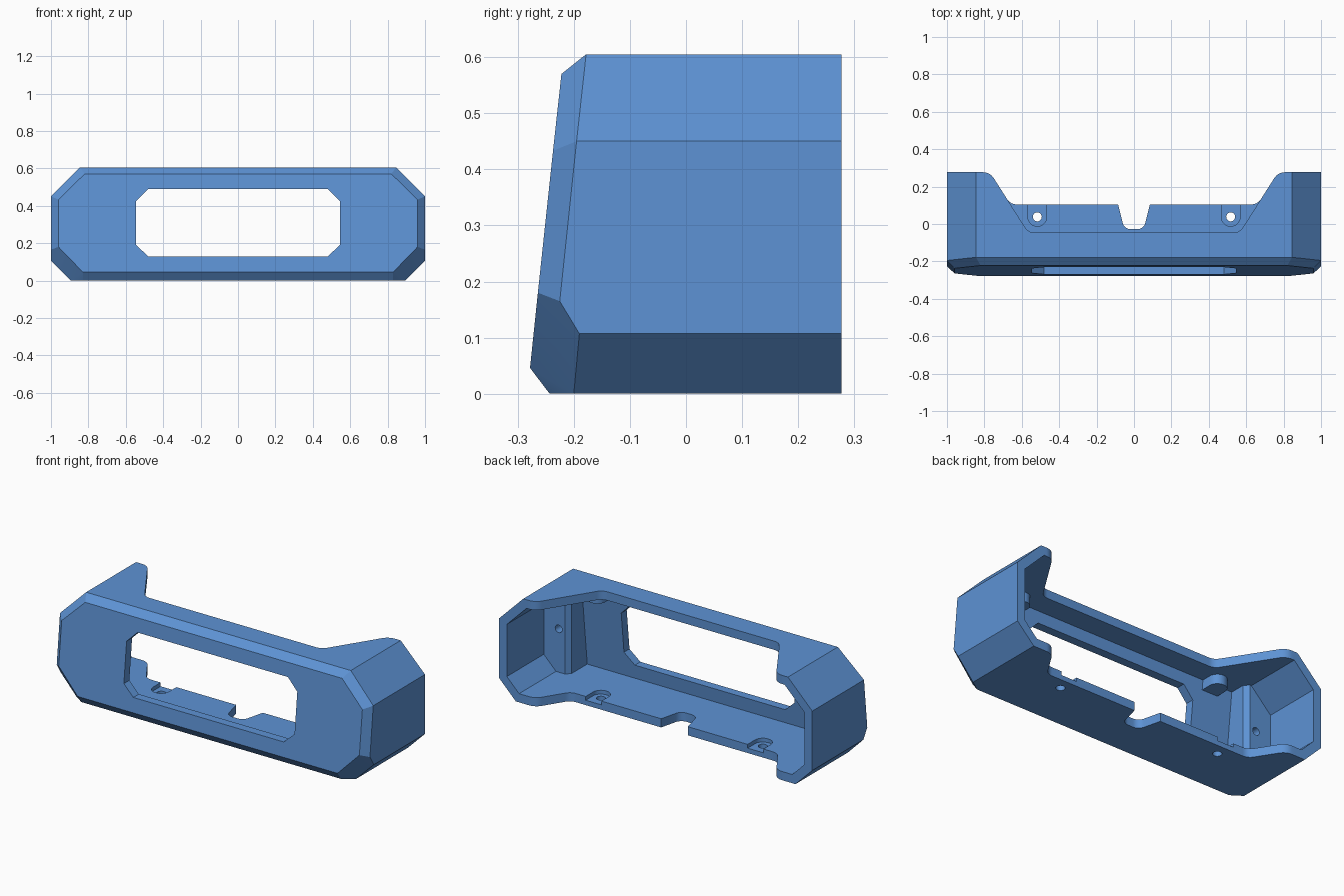
import bpy, bmesh, math
from mathutils import Vector

if "Cube" in bpy.data.objects:
    bpy.data.objects.remove(bpy.data.objects["Cube"])

blue = bpy.data.materials.new("blue plastic")
blue.diffuse_color = (0.11, 0.29, 0.66, 1)
blue.use_nodes = True
blue.node_tree.nodes["Principled BSDF"].inputs["Base Color"].default_value = blue.diffuse_color


def finish(name, bm):
    bmesh.ops.recalc_face_normals(bm, faces=bm.faces)
    me = bpy.data.meshes.new(name)
    bm.to_mesh(me)
    bm.free()
    me.materials.append(blue)
    ob = bpy.data.objects.new(name, me)
    bpy.context.collection.objects.link(ob)
    return ob


def hull(name, pts):
    """Convex solid around points that are mirrored in x."""
    bm = bmesh.new()
    for x, y, z in pts:
        bm.verts.new((x, y, z))
        bm.verts.new((-x, y, z))
    res = bmesh.ops.convex_hull(bm, input=bm.verts[:])
    junk = [v for v in bm.verts if not v.link_faces]
    bmesh.ops.delete(bm, geom=junk, context='VERTS')
    bmesh.ops.dissolve_limit(bm, angle_limit=math.radians(4),
                             verts=bm.verts[:], edges=bm.edges[:])
    return finish(name, bm)


def prism(name, poly, lo, hi, axis='z'):
    """Extrude a 2D profile along z (xy profile) or y (xz profile)."""
    bm = bmesh.new()
    at = (lambda p, t: (p[0], p[1], t)) if axis == 'z' else (lambda p, t: (p[0], t, p[1]))
    a = [bm.verts.new(at(p, lo)) for p in poly]
    b = [bm.verts.new(at(p, hi)) for p in poly]
    bm.faces.new(a)
    bm.faces.new(b[::-1])
    for i in range(len(a)):
        j = (i + 1) % len(a)
        bm.faces.new((a[i], b[i], b[j], a[j]))
    return finish(name, bm)


def fillet(pts, n=8):
    """Round the corners given as (x, y, radius)."""
    out = []
    for i, (x, y, r) in enumerate(pts):
        p = Vector((x, y))
        if r == 0:
            out.append((x, y))
            continue
        u = (Vector(pts[i - 1][:2]) - p).normalized()
        v = (Vector(pts[(i + 1) % len(pts)][:2]) - p).normalized()
        half = u.angle(v) / 2
        d = r / math.tan(half)
        c = p + (u + v).normalized() * (r / math.sin(half))
        s, e = p + u * d - c, p + v * d - c
        a0 = math.atan2(s.y, s.x)
        sweep = (math.atan2(e.y, e.x) - a0 + math.pi) % (2 * math.pi) - math.pi
        out += [(c.x + r * math.cos(a0 + sweep * k / n),
                 c.y + r * math.sin(a0 + sweep * k / n)) for k in range(n + 1)]
    return out


def circle(cx, cy, r, n=24):
    return [(cx + r * math.cos(2 * math.pi * k / n),
             cy + r * math.sin(2 * math.pi * k / n)) for k in range(n)]


def mirror(half):
    return half + [(-p[0],) + tuple(p[1:]) for p in reversed(half)]


def cut(ob, tool, op='DIFFERENCE'):
    m = ob.modifiers.new("cut", 'BOOLEAN')
    m.operation, m.solver, m.object = op, 'EXACT', tool
    bpy.context.view_layer.objects.active = ob
    bpy.ops.object.modifier_apply(modifier=m.name)
    bpy.data.objects.remove(tool)


# Outer body: eight-sided tube with a leaning, bevelled front
body = hull("bezel_housing", [
    (0.845, 0.277, 0.605), (1, 0.277, 0.45), (1, 0.277, 0.107), (0.893, 0.277, 0),
    (0.845, -0.178, 0.605), (1, -0.195, 0.45), (1, -0.225, 0.165), (1, -0.19, 0.107),
    (0.893, -0.2, 0), (0.83, -0.243, 0),
    (0.82, -0.222, 0.57), (0.96, -0.237, 0.433), (0.96, -0.264, 0.18), (0.83, -0.278, 0.046)])

# Cavity behind the front panel
inner = [(0.824, 0.555), (0.95, 0.429), (0.95, 0.128), (0.872, 0.05)]
cavity = hull("cavity", [(x, y, z) for x, z in inner
                         for y in (-0.228 + (z - 0.046) * 0.107, 0.4)])

for s in (-1, 1):
    # Corner mounting posts and small ceiling bosses stay solid
    post = [(0.99, -0.06), (0.815, -0.06), (0.79, -0.085), (0.79, -0.3), (0.99, -0.3)]
    cut(cavity, prism("post", [(s * x, y) for x, y in post], -0.1, 0.7))
    boss = fillet([(0.60, -0.3, 0), (0.70, -0.3, 0), (0.70, -0.07, 0.049), (0.60, -0.07, 0.049)])
    cut(cavity, prism("boss", [(s * x, y) for x, y in boss], 0.5, 0.7))
cut(body, cavity)

# Front window with clipped corners
window = [(0.48, 0.49), (0.545, 0.425), (0.545, 0.19), (0.48, 0.13)]
cut(body, prism("window", mirror(window), -0.4, -0.1, 'y'))

# Cut-back rear edges of the roof and the floor
roof = [(0.765, 0.4, 0), (0.765, 0.277, 0), (0.735, 0.222, 0), (0.565, -0.046, 0.06)]
floor = [(0.765, 0.4, 0), (0.765, 0.277, 0), (0.735, 0.222, 0), (0.661, 0.105, 0.06)]
for name, prof, lo, hi in (("roof_cut", roof, 0.4, 0.8), ("floor_cut", floor, -0.2, 0.2)):
    prof = [(0.83, 0.4, 0), (0.83, 0.277, 0), (0.77, 0.277, 0.07)] + prof[3:]
    cut(body, prism(name, fillet(mirror(prof)), lo, hi))

# Cable notch in the floor
notch = [(0.095, 0.15, 0), (0.085, 0.105, 0), (0.052, -0.028, 0.045)]
cut(body, prism("notch", fillet(mirror(notch)), -0.1, 0.12))

for s in (-1, 1):
    # Floor screw seats, floor screw holes and post screw holes
    x = s * 0.517
    seat = fillet([(x - 0.05, 0.15, 0), (x - 0.05, -0.012, 0.049),
                   (x + 0.05, -0.012, 0.049), (x + 0.05, 0.15, 0)])
    cut(body, prism("seat", seat, 0.028, 0.12))
    cut(body, prism("floor_hole", circle(x, 0.038, 0.024), -0.1, 0.12))
    cut(body, prism("post_hole", circle(s * 0.855, 0.3, 0.022), -0.15, 0.0, 'y'))

# Smooth only the rounded corners
bpy.ops.object.select_all(action='DESELECT')
body.select_set(True)
bpy.context.view_layer.objects.active = body
bpy.ops.object.shade_smooth_by_angle(angle=math.radians(20))
